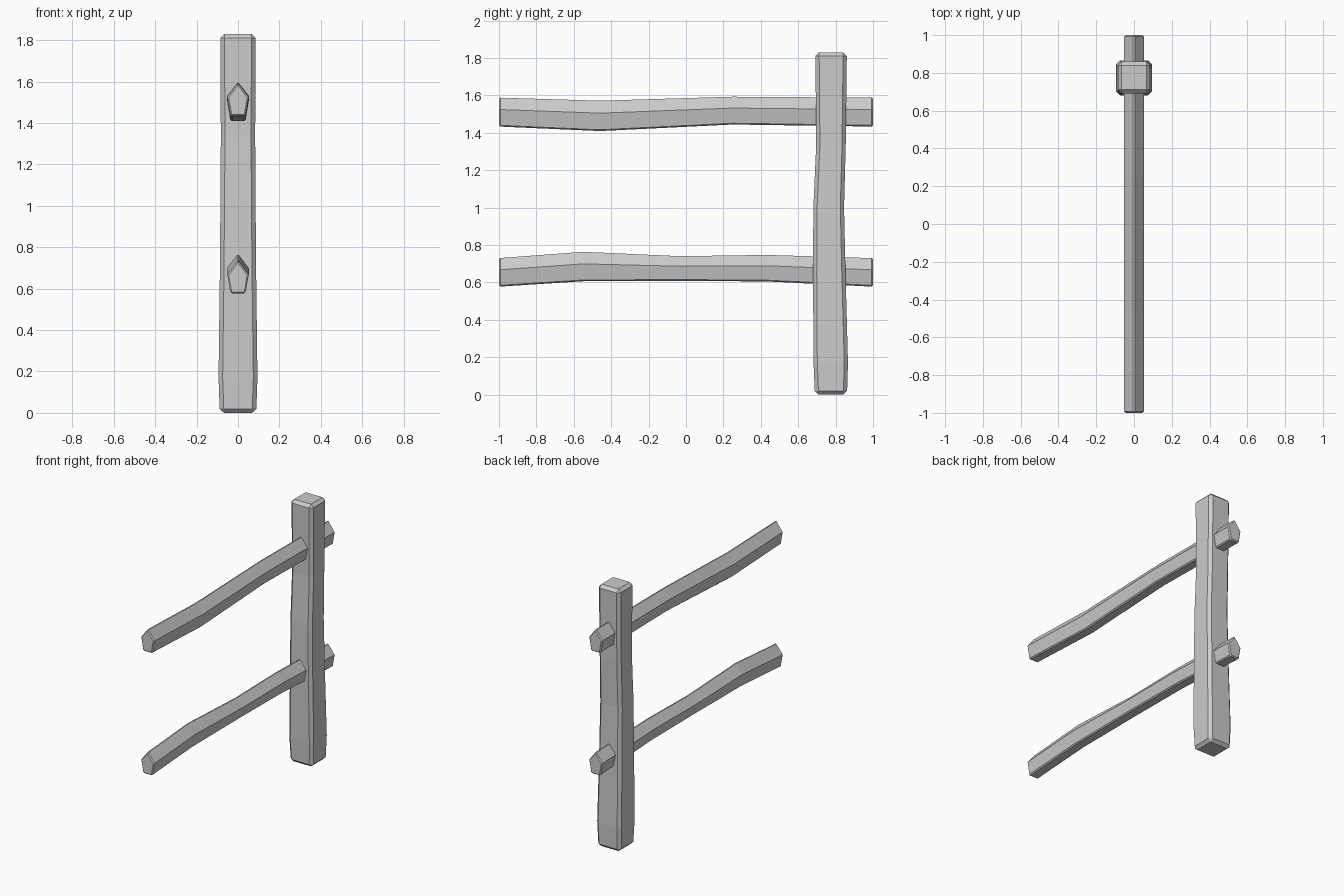
import bpy, bmesh, math

if "Cube" in bpy.data.objects:
    bpy.data.objects.remove(bpy.data.objects["Cube"])


def loft(name, rings, bevel, angle):
    """Skin a list of equal-length vertex rings, cap both ends and chamfer the sharp edges."""
    bm = bmesh.new()
    loops = [[bm.verts.new(p) for p in ring] for ring in rings]
    n = len(loops[0])
    for a, b in zip(loops, loops[1:]):
        for i in range(n):
            j = (i + 1) % n
            bm.faces.new((a[i], a[j], b[j], b[i]))
    bm.faces.new(loops[0])
    bm.faces.new(loops[-1])
    bmesh.ops.recalc_face_normals(bm, faces=bm.faces)
    mesh = bpy.data.meshes.new(name)
    bm.to_mesh(mesh)
    bm.free()
    obj = bpy.data.objects.new(name, mesh)
    bpy.context.collection.objects.link(obj)
    mod = obj.modifiers.new("chamfer", "BEVEL")
    mod.width = bevel
    mod.segments = 1
    mod.limit_method = "ANGLE"
    mod.angle_limit = math.radians(angle)
    return obj


# Upright post: (z, centre y, half width x, half depth y)
post = [(0, 0.775, 0.088, 0.086), (0.17, 0.774, 0.094, 0.092),
        (0.65, 0.766, 0.088, 0.087), (1.0, 0.763, 0.085, 0.082),
        (1.33, 0.775, 0.083, 0.079), (1.83, 0.776, 0.085, 0.084)]
loft("post", [[(sx * hx, cy + sy * hy, z)
               for sx, sy in ((-1, -1), (1, -1), (1, 1), (-1, 1))]
              for z, cy, hx, hy in post], 0.02, 40)


# Pentagonal rails: (y, bottom z, top z) along the length
def rail(name, stations):
    rings = []
    for y, lo, hi in stations:
        side = lo + (hi - lo) * 0.57
        rings.append([(0, y, hi), (0.052, y, side), (0.036, y, lo),
                      (-0.036, y, lo), (-0.052, y, side)])
    return loft(name, rings, 0.007, 60)


rail("upper_rail", [(-1, 1.433, 1.593), (-0.46, 1.409, 1.577),
                    (0.25, 1.444, 1.598), (1, 1.433, 1.593)])
rail("lower_rail", [(-1, 0.577, 0.735), (-0.55, 0.606, 0.769), (-0.03, 0.608, 0.745),
                    (0.43, 0.605, 0.752), (1, 0.577, 0.735)])
